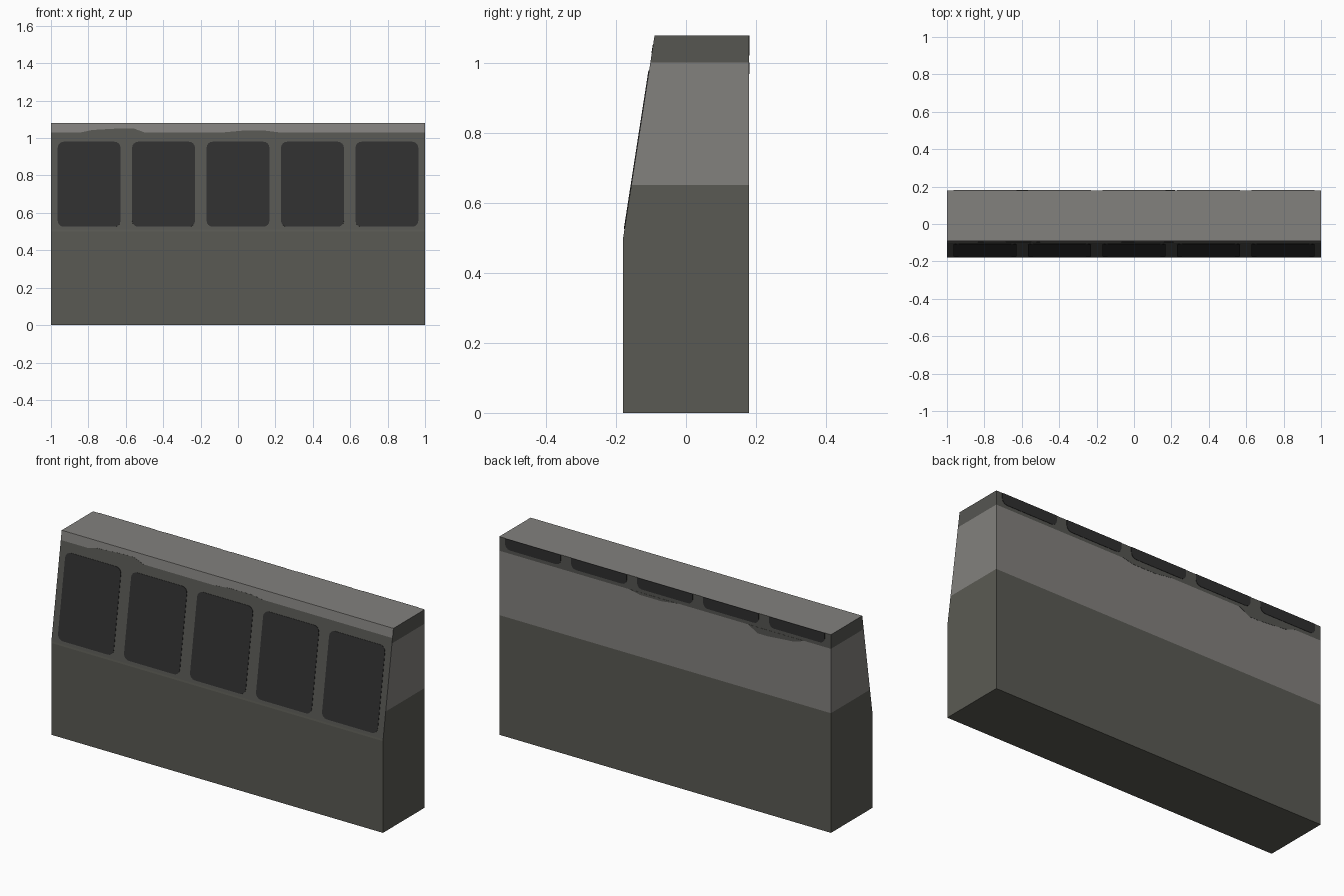
import bpy, bmesh, math
from mathutils import Vector

if "Cube" in bpy.data.objects:
    bpy.data.objects.remove(bpy.data.objects["Cube"])


def material(name, rgb):
    m = bpy.data.materials.new(name)
    m.diffuse_color = (*rgb, 1)
    m.use_nodes = True
    m.node_tree.nodes["Principled BSDF"].inputs["Base Color"].default_value = m.diffuse_color
    return m


OLIVE = material("olive grey", (0.102, 0.102, 0.087))
LIGHT = material("light grey", (0.225, 0.218, 0.207))
FRAME = material("frame grey", (0.092, 0.092, 0.083))
GLASS = material("dark glass", (0.029, 0.029, 0.029))

FOOT, TOP, BACK = 0.5, 1.08, 0.18


def front_y(z):
    return -0.18 + 0.09 * (z - FOOT) / (TOP - FOOT)


def finish(bm, name, mats):
    bmesh.ops.recalc_face_normals(bm, faces=bm.faces[:])
    me = bpy.data.meshes.new(name)
    bm.to_mesh(me)
    bm.free()
    for m in mats:
        me.materials.append(m)
    ob = bpy.data.objects.new(name, me)
    bpy.context.collection.objects.link(ob)
    return ob


# Body: side profile swept across x, then cut at the colour heights
bm = bmesh.new()
profile = [(-0.18, 0), (BACK, 0), (BACK, TOP), (-0.09, TOP), (-0.18, FOOT)]
side = bm.faces.new([bm.verts.new((-1, y, z)) for y, z in profile])
swept = bmesh.ops.extrude_face_region(bm, geom=[side])["geom"]
bmesh.ops.translate(bm, vec=(2, 0, 0),
                    verts=[v for v in swept if isinstance(v, bmesh.types.BMVert)])
for z in (0.51, 0.652, 1.003, 1.03):
    bmesh.ops.bisect_plane(bm, geom=bm.verts[:] + bm.edges[:] + bm.faces[:],
                           plane_co=(0, 0, z), plane_no=(0, 0, 1))
bmesh.ops.recalc_face_normals(bm, faces=bm.faces[:])
for f in bm.faces:
    z = f.calc_center_median().z
    if f.normal.z > 0.9:
        f.material_index = 1
    elif f.normal.y < -0.5:
        f.material_index = 0 if z < 0.51 else 2 if z < 1.03 else 1
    else:
        f.material_index = 0 if z < 0.652 else 1 if z < 1.003 else 2
finish(bm, "body", [OLIVE, LIGHT, FRAME])


# Thin painted plates that lie on the front slope or the back wall
def plate(name, pts, front, mat, thick=0.002):
    n = Vector((0, -1, 0.155)).normalized() if front else Vector((0, 1, 0))
    base = [Vector((x, front_y(z) if front else BACK, z)) for x, z in pts]
    bm = bmesh.new()
    low = [bm.verts.new(p) for p in base]
    high = [bm.verts.new(p + n * thick) for p in base]
    bm.faces.new(high)
    bm.faces.new(low[::-1])
    for i in range(len(pts)):
        j = (i + 1) % len(pts)
        bm.faces.new((low[i], low[j], high[j], high[i]))
    return finish(bm, name, [mat])


def rounded(x0, x1, z0, z1, r, round_top=True):
    pts = []
    for cx, cz, a in ((x1 - r, z0 + r, -90), (x1 - r, z1 - r, 0),
                      (x0 + r, z1 - r, 90), (x0 + r, z0 + r, 180)):
        if cz > z0 + r and not round_top or (not round_top and a in (0, 90)):
            pts.append((x1 if a == 0 else x0, z1))
            continue
        for k in range(5):
            t = math.radians(a + k * 22.5)
            pts.append((cx + r * math.cos(t), cz + r * math.sin(t)))
    return pts


# Windows
for i in range(5):
    c = -0.796 + i * 0.398
    plate(f"front_window_{i + 1}",
          rounded(c - 0.168, c + 0.168, 0.526, 0.98, 0.032), True, GLASS)
    plate(f"back_window_{i + 1}",
          rounded(c - 0.168, c + 0.168, 1.022, TOP, 0.03, False), False, GLASS)

# Uneven edges of the painted window band
wave_a = [(-0.84, 0), (-0.78, 0.013), (-0.62, 0.022), (-0.56, 0.022), (-0.5, 0)]
wave_b = [(-0.08, 0), (0.02, 0.009), (0.15, 0.009), (0.22, 0)]
for i, wave in enumerate((wave_a, wave_b)):
    plate(f"front_band_edge_{i + 1}", [(x, 1.03 + h) for x, h in wave],
          True, FRAME, 0.001)
    plate(f"back_band_edge_{i + 1}", [(x, 1.003 - 1.5 * h) for x, h in wave],
          False, FRAME, 0.001)
